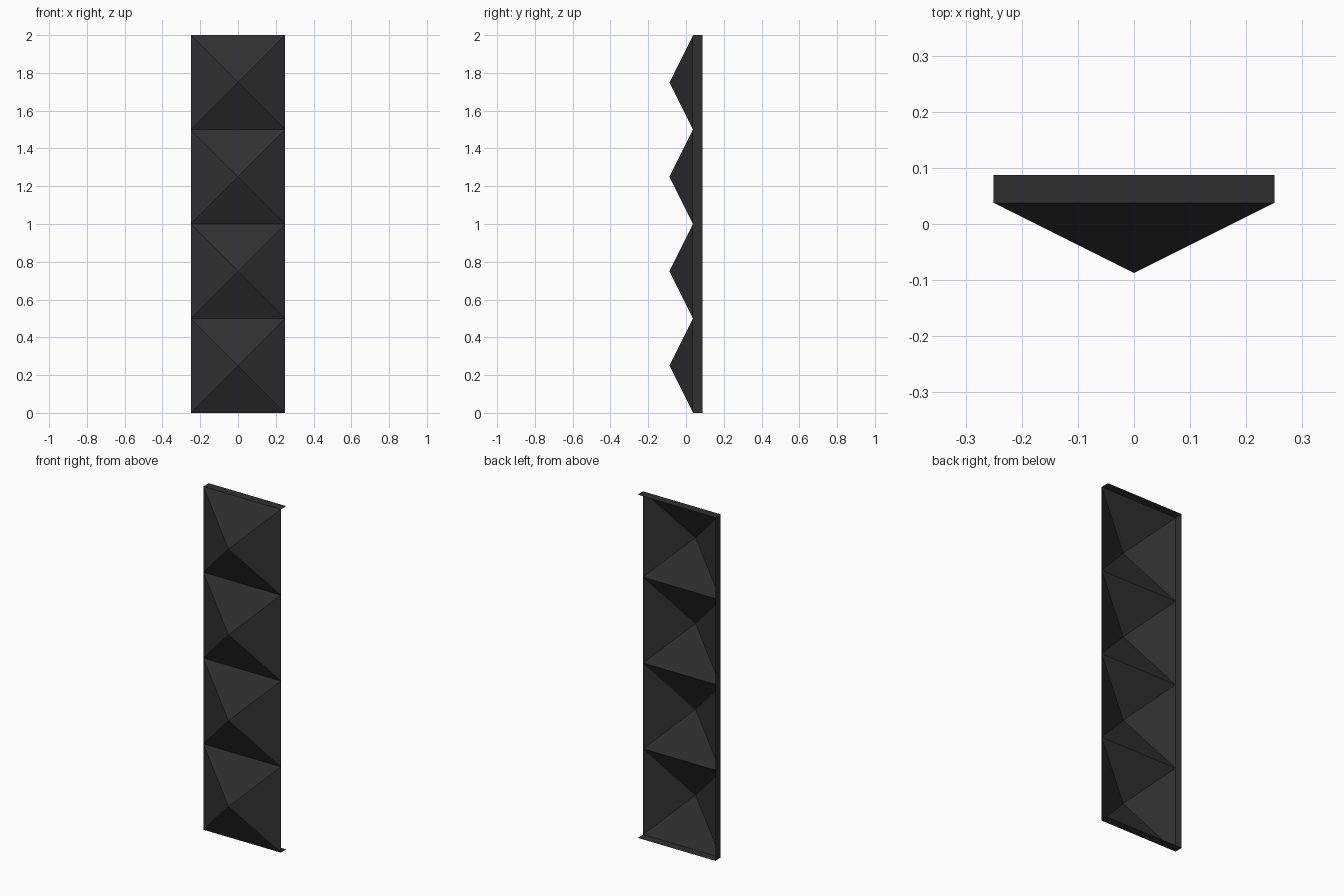
import bpy
import bmesh

cube = bpy.data.objects.get("Cube")
if cube:
    bpy.data.objects.remove(cube, do_unlink=True)

HALF_W = 0.25      # half the panel width
TILE = 0.5         # side of one square tile
TILES = 4
PEAK = 0.125       # height of each pyramid
FACE_Y = 0.0375    # plane of the pyramid bases
BACK_Y = 0.0875    # rear edge of the rim
HEIGHT = TILE * TILES

black = bpy.data.materials.new("matte black")
black.use_nodes = True
COLOUR = (0.03, 0.03, 0.03, 1)
black.diffuse_color = COLOUR
black.node_tree.nodes["Principled BSDF"].inputs["Base Color"].default_value = COLOUR


def add_sheet(name, quads, peak=None):
    """Build an open sheet from quads, optionally raising each to a pyramid."""
    bm = bmesh.new()
    for quad in quads:
        bm.faces.new([bm.verts.new(p) for p in quad])
    bmesh.ops.remove_doubles(bm, verts=bm.verts, dist=0.0001)
    if peak:
        bm.normal_update()
        centres = bmesh.ops.poke(bm, faces=bm.faces[:])["verts"]
        for v in centres:
            v.co.y -= peak
    mesh = bpy.data.meshes.new(name)
    bm.to_mesh(mesh)
    bm.free()
    mesh.materials.append(black)
    obj = bpy.data.objects.new(name, mesh)
    bpy.context.collection.objects.link(obj)
    return obj


# Column of square pyramids facing forward, hollow behind
tiles = []
for i in range(TILES):
    low, high = i * TILE, (i + 1) * TILE
    tiles.append([(-HALF_W, FACE_Y, low), (HALF_W, FACE_Y, low),
                  (HALF_W, FACE_Y, high), (-HALF_W, FACE_Y, high)])
add_sheet("pyramid_panel", tiles, PEAK)

# Rim strips: top, bottom and one long side; the other side and back are open
top = [(-HALF_W, FACE_Y, HEIGHT), (HALF_W, FACE_Y, HEIGHT),
       (HALF_W, BACK_Y, HEIGHT), (-HALF_W, BACK_Y, HEIGHT)]
bottom = [(x, y, 0) for x, y, z in reversed(top)]
side = [(-HALF_W, FACE_Y, 0), (-HALF_W, FACE_Y, HEIGHT),
        (-HALF_W, BACK_Y, HEIGHT), (-HALF_W, BACK_Y, 0)]
add_sheet("top_rim", [top])
add_sheet("bottom_rim", [bottom])
add_sheet("side_rim", [side])
